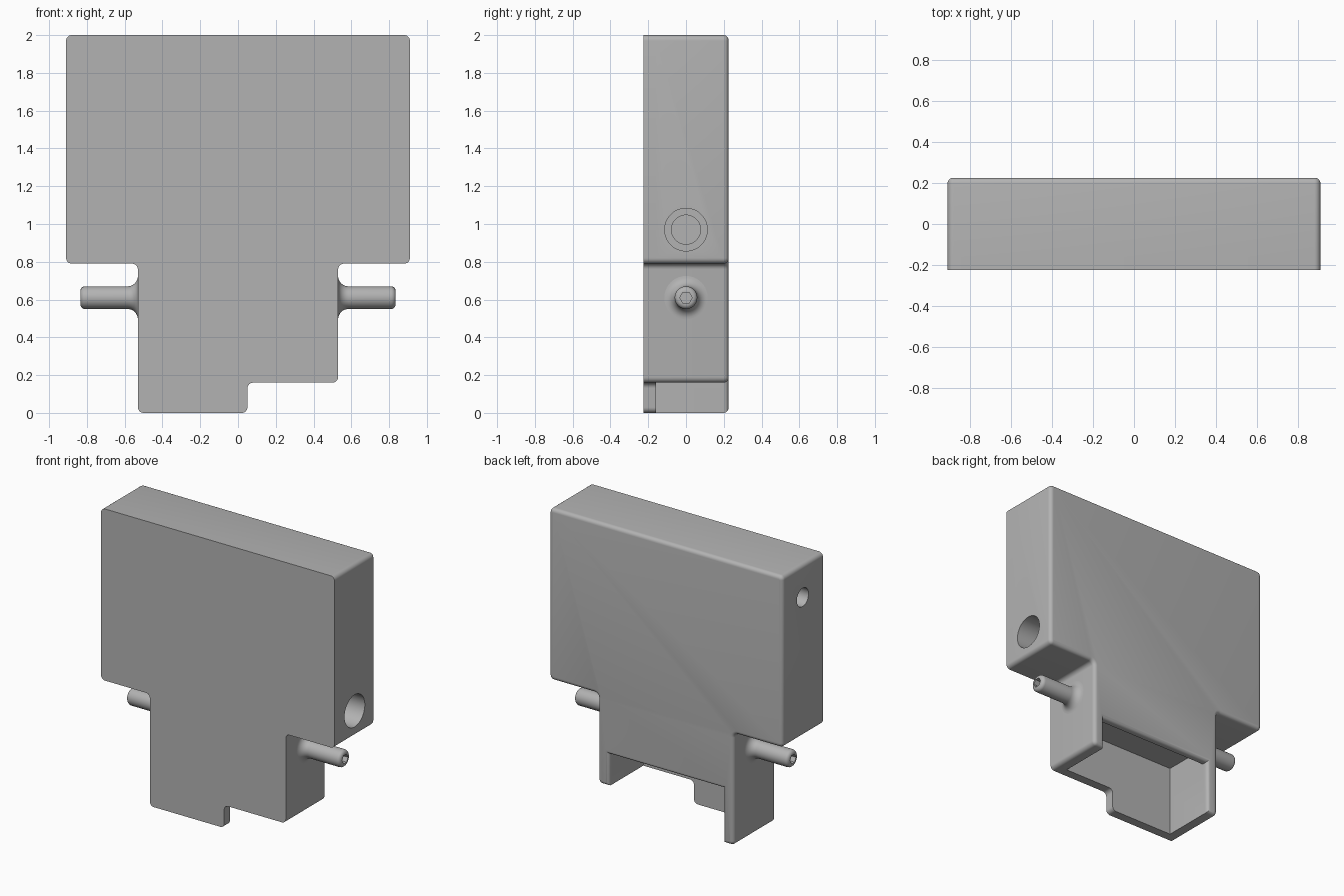
import bpy, bmesh, math
from mathutils import Vector, Matrix

cube = bpy.data.objects.get("Cube")
if cube:
    bpy.data.objects.remove(cube, do_unlink=True)

GREY = (0.45, 0.45, 0.45, 1)
grey = bpy.data.materials.new("plain grey")
grey.use_nodes = True
grey.diffuse_color = GREY
grey.node_tree.nodes["Principled BSDF"].inputs["Base Color"].default_value = GREY

FRONT, PANEL, BACK = -0.225, -0.16, 0.225
R = 0.03


def make(name, bm):
    bmesh.ops.recalc_face_normals(bm, faces=bm.faces)
    mesh = bpy.data.meshes.new(name)
    bm.to_mesh(mesh)
    bm.free()
    mesh.materials.append(grey)
    ob = bpy.data.objects.new(name, mesh)
    bpy.context.collection.objects.link(ob)
    return ob


def select(ob):
    bpy.ops.object.select_all(action='DESELECT')
    ob.select_set(True)
    bpy.context.view_layer.objects.active = ob


def smooth(ob):
    select(ob)
    bpy.ops.object.shade_smooth_by_angle(angle=math.radians(35))


def cut(ob, cutter):
    mod = ob.modifiers.new("cut", 'BOOLEAN')
    mod.operation, mod.solver, mod.object = 'DIFFERENCE', 'EXACT', cutter
    select(ob)
    bpy.ops.object.modifier_apply(modifier=mod.name)
    bpy.data.objects.remove(cutter, do_unlink=True)


def rounded(points, steps=6):
    """Replace each corner (x, z, radius) by an arc."""
    out = []
    for i, (x, z, r) in enumerate(points):
        p = Vector((x, z))
        if r == 0:
            out.append(p)
            continue
        a = (Vector(points[i - 1][:2]) - p).normalized() * r
        b = (Vector(points[(i + 1) % len(points)][:2]) - p).normalized() * r
        for k in range(steps + 1):
            t = k / steps * math.pi / 2
            out.append(p + a * (1 - math.sin(t)) + b * (1 - math.cos(t)))
    return out


def slab(name, points, y0, y1, rim=0):
    """Extrude an outline along y, rounding the back rim if asked."""
    bm = bmesh.new()
    face = bm.faces.new([bm.verts.new((p.x, y0, p.y)) for p in rounded(points)])
    ext = bmesh.ops.extrude_face_region(bm, geom=[face])
    moved = [g for g in ext["geom"] if isinstance(g, bmesh.types.BMVert)]
    bmesh.ops.translate(bm, verts=moved, vec=(0, y1 - y0, 0))
    if rim:
        edges = [e for e in bm.edges if all(v.co.y > y1 - 1e-4 for v in e.verts)]
        bmesh.ops.bevel(bm, geom=edges, offset=rim, segments=5, profile=0.5,
                        affect='EDGES', clamp_overlap=False)
    return make(name, bm)


def rod(name, x0, x1, z, r, sides=48):
    """Solid cylinder or prism along x."""
    bm = bmesh.new()
    place = Matrix.Translation(((x0 + x1) / 2, 0, z)) @ Matrix.Rotation(math.pi / 2, 4, 'Y')
    bmesh.ops.create_cone(bm, cap_ends=True, segments=sides, radius1=r, radius2=r,
                          depth=abs(x1 - x0), matrix=place)
    return make(name, bm)


# Shared upper outline, from the right shoulder over the top to the left one
upper = [(0.53, 0.79, R), (0.91, 0.79, R), (0.91, 2, R), (-0.91, 2, R),
         (-0.91, 0.79, R), (-0.53, 0.79, R), (-0.53, 0, R)]

# Front panel with the stepped lower edge
panel = slab("front_panel", upper + [(0.05, 0, R), (0.05, 0.16, R), (0.53, 0.16, R)],
             FRONT, PANEL)

# Housing behind the panel, with the open bay between two legs
housing = slab("housing", upper + [(-0.445, 0, 0), (-0.445, 0.385, 0), (0.445, 0.385, 0),
                                   (0.445, 0.16, 0), (0.53, 0.16, R)],
               PANEL, BACK, rim=0.026)

# Bay roof, sloping down to the rear lip
bm = bmesh.new()
roof = [(PANEL - 0.01, 0.3), (PANEL - 0.01, 0.5), (0.06, 0.5), (0.175, 0.385), (0.175, 0.3)]
face = bm.faces.new([bm.verts.new((-0.445, y, z)) for y, z in roof])
ext = bmesh.ops.extrude_face_region(bm, geom=[face])
bmesh.ops.translate(bm, vec=(0.89, 0, 0),
                    verts=[g for g in ext["geom"] if isinstance(g, bmesh.types.BMVert)])
cut(housing, make("bay_cutter", bm))

# Stepped bore on the left side, small bore on the right side
cut(housing, rod("bore_cutter", 0.55, 1, 0.97, 0.113))
cut(housing, rod("inner_bore_cutter", 0.3, 0.7, 0.97, 0.077))
cut(housing, rod("small_bore_cutter", -1, -0.55, 1.77, 0.065))
smooth(panel)
smooth(housing)


# Side pins with a flared root, rounded tip and hexagonal socket
def pin(name, side):
    profile = [(0.5, 0), (0.5, 0.115)]
    for k in range(9):
        t = k / 8 * math.pi / 2
        profile.append((0.585 - 0.055 * math.cos(t), 0.115 - 0.055 * math.sin(t)))
    for k in range(6):
        t = k / 5 * math.pi / 2
        profile.append((0.81 + 0.025 * math.sin(t), 0.035 + 0.025 * math.cos(t)))
    profile.append((0.835, 0))
    bm = bmesh.new()
    verts = [bm.verts.new((x, 0, r)) for x, r in profile]
    edges = [bm.edges.new(pair) for pair in zip(verts, verts[1:])]
    bmesh.ops.spin(bm, geom=verts + edges, cent=(0, 0, 0), axis=(1, 0, 0),
                   angle=math.tau, steps=40)
    bmesh.ops.remove_doubles(bm, verts=bm.verts, dist=1e-4)
    turn = Matrix.Rotation(0 if side > 0 else math.pi, 4, 'Z')
    bmesh.ops.transform(bm, verts=bm.verts, matrix=Matrix.Translation((0, 0, 0.61)) @ turn)
    ob = make(name, bm)
    cut(ob, rod("socket_cutter", side * 0.77, side * 0.9, 0.61, 0.033, 6))
    smooth(ob)


pin("left_pin", 1)
pin("right_pin", -1)
